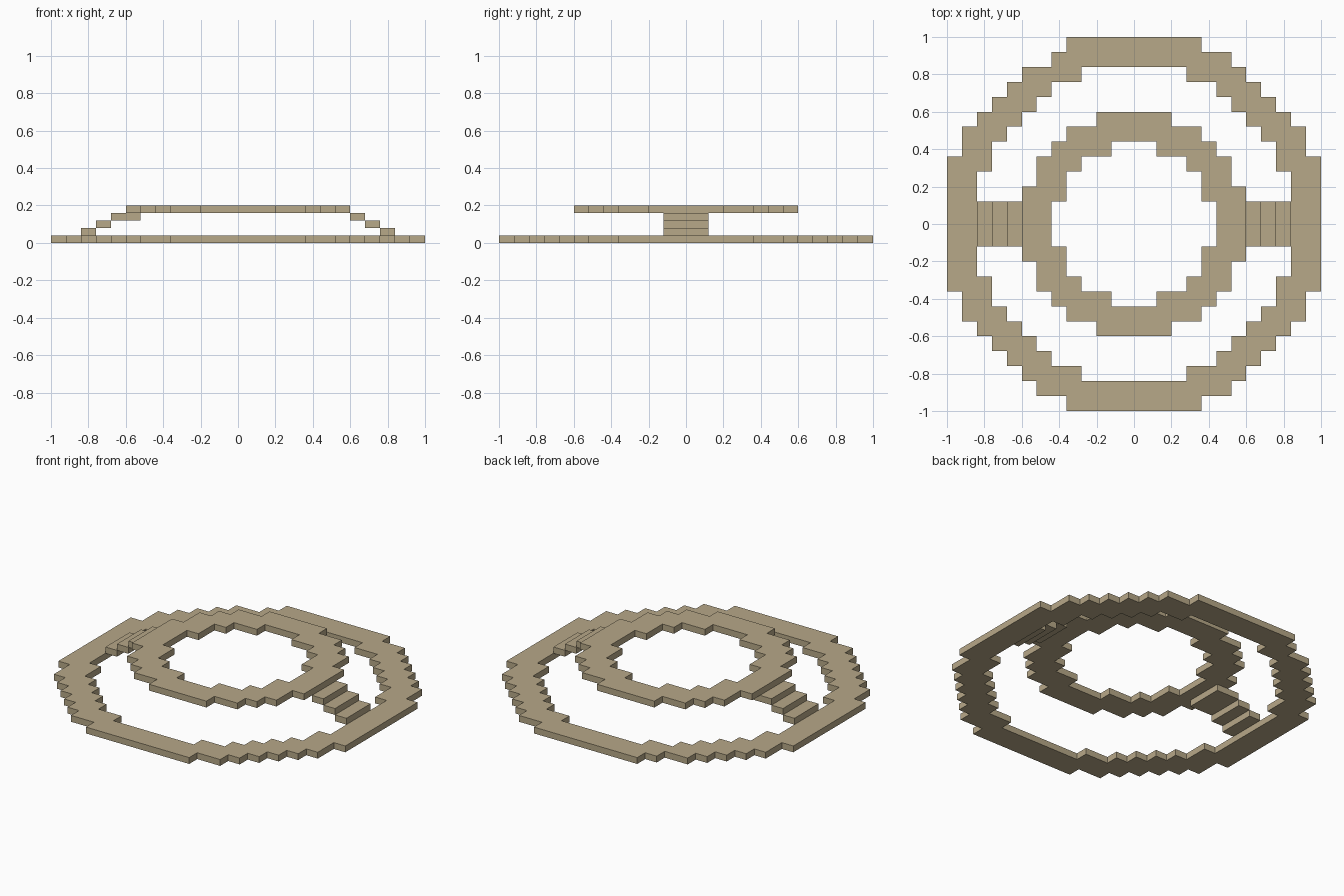
import bpy
import bmesh

CELL = 0.08       # plan grid size
THICK = 0.04      # height of one layer

cube = bpy.data.objects.get("Cube")
if cube:
    bpy.data.objects.remove(cube, do_unlink=True)

stone = bpy.data.materials.new("tan_stone")
stone.use_nodes = True
color = (0.474, 0.392, 0.246, 1)
stone.diffuse_color = color
stone.node_tree.nodes["Principled BSDF"].inputs["Base Color"].default_value = color


def finish(bm, name):
    bmesh.ops.recalc_face_normals(bm, faces=bm.faces)
    mesh = bpy.data.meshes.new(name)
    bm.to_mesh(mesh)
    bm.free()
    mesh.materials.append(stone)
    obj = bpy.data.objects.new(name, mesh)
    bpy.context.collection.objects.link(obj)


def stepped_ring(name, outer, inner, z, missing=()):
    """outer and inner hold the reach in whole cells for each row from the middle out."""
    bm = bmesh.new()
    verts = {}

    def corner(i, j):
        if (i, j) not in verts:
            verts[i, j] = bm.verts.new(((i - 0.5) * CELL, (j - 0.5) * CELL, z))
        return verts[i, j]

    last = len(outer) - 1
    for j in range(-last, last + 1):
        reach, hole = outer[abs(j)], inner[abs(j)]
        for i in range(-reach, reach + 1):
            if abs(i) > hole and (i, j) not in missing:
                bm.faces.new([corner(i, j), corner(i + 1, j),
                              corner(i + 1, j + 1), corner(i, j + 1)])
    new = bmesh.ops.extrude_face_region(bm, geom=bm.faces[:], use_keep_orig=True)["geom"]
    top = [v for v in new if isinstance(v, bmesh.types.BMVert)]
    bmesh.ops.translate(bm, verts=top, vec=(0, 0, THICK))
    finish(bm, name)


def step(name, x0, x1, z):
    bm = bmesh.new()
    bmesh.ops.create_cube(bm, size=1)
    bmesh.ops.scale(bm, verts=bm.verts, vec=(x1 - x0, 3 * CELL, THICK))
    bmesh.ops.translate(bm, verts=bm.verts, vec=((x0 + x1) / 2, 0, z + THICK / 2))
    finish(bm, name)


# Wide lower ring and narrow raised ring (-1 means no hole in that row)
stepped_ring("lower_ring",
             [12, 12, 12, 12, 12, 11, 11, 10, 9, 8, 7, 6, 4],
             [10, 10, 10, 10, 9, 9, 8, 7, 6, 5, 3, -1, -1],
             0, missing=[(-6, 11)])
stepped_ring("upper_ring",
             [7, 7, 7, 6, 6, 5, 4, 2],
             [5, 5, 4, 4, 3, 1, -1, -1],
             4 * THICK)

# Stairs linking the rings on both sides
for n in range(3):
    high = 0.84 - n * CELL
    low = high - CELL
    z = (n + 1) * THICK
    step(f"left_step_{n + 1}", low, high, z)
    # the top right step reaches under the raised ring
    step(f"right_step_{n + 1}", -high, -low + (CELL if n == 2 else 0), z)
